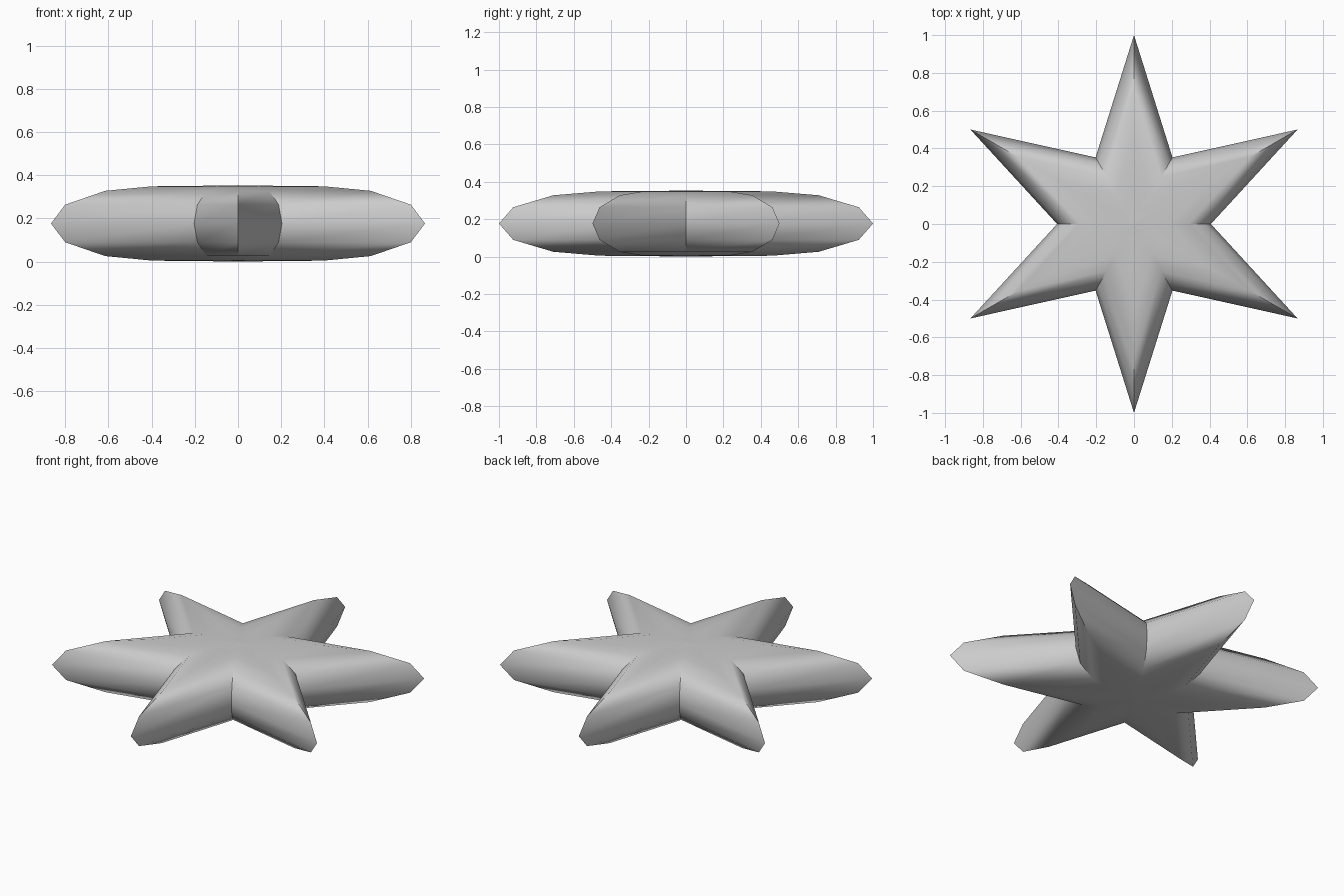
import bpy, bmesh, math

if "Cube" in bpy.data.objects:
    bpy.data.objects.remove(bpy.data.objects["Cube"])

MID = 0.177          # half thickness
TIP, VALLEY = 1.0, 0.407
# (scale of the star outline, height above the middle plane)
UPPER = [(0.924, 0.087), (0.71, 0.151), (0.46, 0.172), (0.2, 0.1745), (0.06, 0.1755)]
RINGS = [(s, -z) for s, z in reversed(UPPER)] + [(1.0, 0.0)] + UPPER

bm = bmesh.new()


def star_ring(scale, z):
    ring = []
    for i in range(12):
        a = math.radians(90 + 30 * i)
        r = scale * (VALLEY if i % 2 else TIP)
        ring.append(bm.verts.new((r * math.cos(a), r * math.sin(a), MID + z)))
    return ring


# Stacked six-pointed outlines, rounded off like a flattened sphere
rings = [star_ring(s, z) for s, z in RINGS]
for low, high in zip(rings, rings[1:]):
    for i in range(12):
        j = (i + 1) % 12
        bm.faces.new((low[i], low[j], high[j], high[i]))

# Poles
bottom = bm.verts.new((0, 0, 0))
top = bm.verts.new((0, 0, 2 * MID))
for i in range(12):
    j = (i + 1) % 12
    bm.faces.new((bottom, rings[0][j], rings[0][i]))
    bm.faces.new((top, rings[-1][i], rings[-1][j]))

mesh = bpy.data.meshes.new("star_body")
bm.to_mesh(mesh)
bm.free()
star = bpy.data.objects.new("star_body", mesh)
bpy.context.collection.objects.link(star)

# Smooth sides, sharp points and valleys
bpy.context.view_layer.objects.active = star
star.select_set(True)
bpy.ops.object.shade_smooth_by_angle(angle=math.radians(40))
